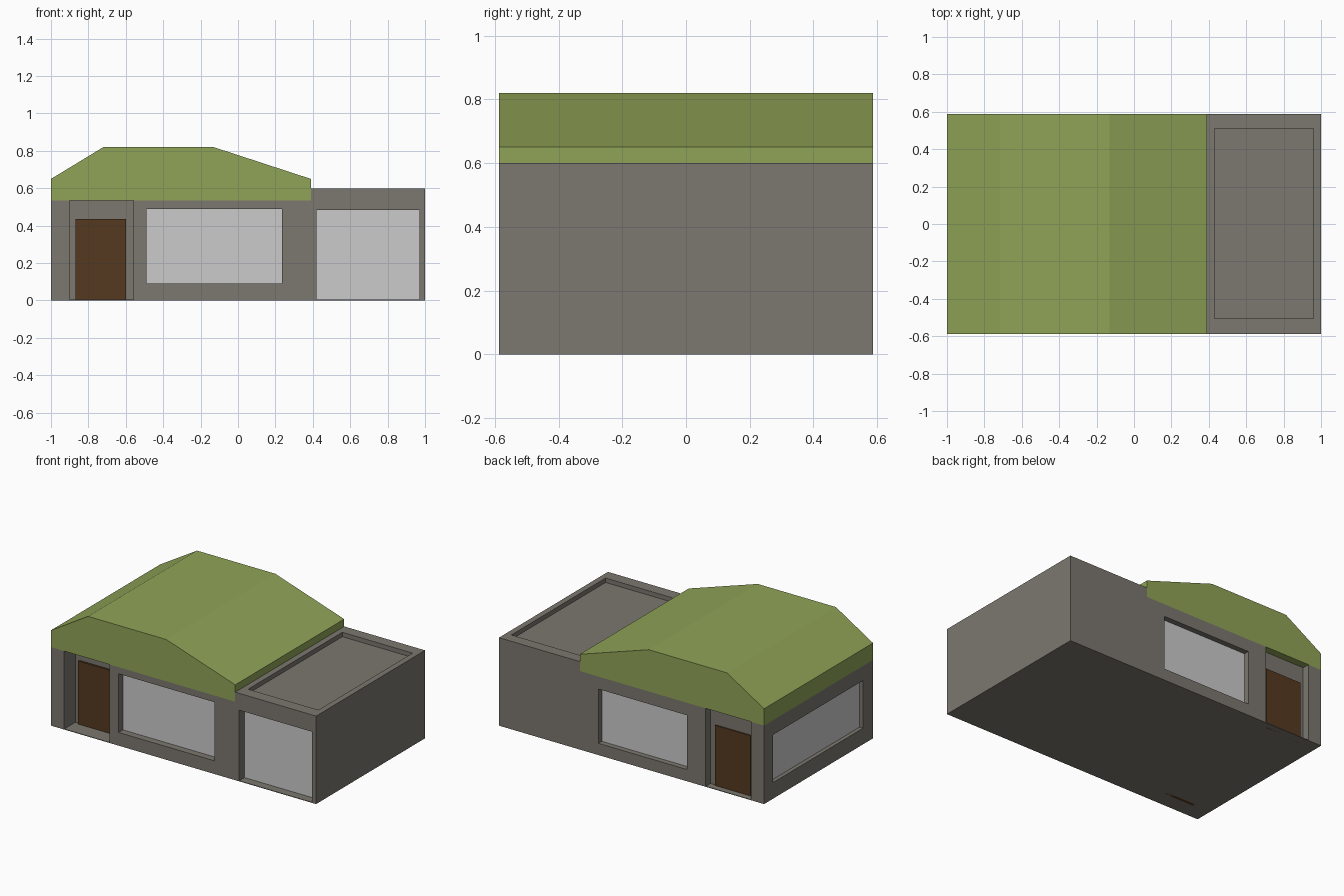
import bpy, bmesh

if "Cube" in bpy.data.objects:
    bpy.data.objects.remove(bpy.data.objects["Cube"])

W = 0.587           # half depth of the house


def material(name, rgb):
    m = bpy.data.materials.new(name)
    m.diffuse_color = (*rgb, 1)
    m.use_nodes = True
    m.node_tree.nodes["Principled BSDF"].inputs["Base Color"].default_value = m.diffuse_color
    return m


WALL = material("stone_grey", (0.20, 0.185, 0.16))
ROOF = material("moss_green", (0.28, 0.37, 0.095))
WOOD = material("dark_wood", (0.09, 0.042, 0.014))


def add_object(name, bm, mat=None):
    bmesh.ops.recalc_face_normals(bm, faces=bm.faces)
    mesh = bpy.data.meshes.new(name)
    bm.to_mesh(mesh)
    bm.free()
    ob = bpy.data.objects.new(name, mesh)
    bpy.context.collection.objects.link(ob)
    if mat:
        mesh.materials.append(mat)
    return ob


def extrude_profile(name, points, mat):
    """Extrude an xz outline through the full depth of the house."""
    bm = bmesh.new()
    face = bm.faces.new([bm.verts.new((x, -W, z)) for x, z in points])
    new = bmesh.ops.extrude_face_region(bm, geom=[face])["geom"]
    bmesh.ops.translate(bm, vec=(0, 2 * W, 0),
                        verts=[v for v in new if isinstance(v, bmesh.types.BMVert)])
    # extrusion keeps the first cap only if it still exists
    if not face.is_valid:
        bmesh.ops.holes_fill(bm, edges=bm.edges)
    bmesh.ops.holes_fill(bm, edges=[e for e in bm.edges if e.is_boundary])
    return add_object(name, bm, mat)


def add_box(bm, x0, x1, y0, y1, z0, z1):
    for v in bmesh.ops.create_cube(bm, size=1)["verts"]:
        v.co = (x1 if v.co.x > 0 else x0,
                y1 if v.co.y > 0 else y0,
                z1 if v.co.z > 0 else z0)


def box(name, dims, mat=None):
    bm = bmesh.new()
    add_box(bm, *dims)
    return add_object(name, bm, mat)


# Walls with the taller flat-roofed garage, and the roof over the house
walls = extrude_profile("walls", [(-1, 0), (1, 0), (1, 0.60), (0.39, 0.60),
                                  (0.39, 0.535), (-1, 0.535)], WALL)
extrude_profile("roof", [(-1, 0.535), (0.39, 0.535), (0.39, 0.65),
                         (-0.13, 0.82), (-0.72, 0.82), (-1, 0.65)], ROOF)

# Recesses: porches, windows, garage opening and sunken garage roof
FRONT_PORCH, BACK_PORCH = -W + 0.12, W - 0.05
recesses = [
    (-0.90, -0.56, -W - 0.1, FRONT_PORCH, 0.004, 0.7),
    (-0.90, -0.56, BACK_PORCH, W + 0.1, 0.004, 0.7),
    (-0.49, 0.235, -W - 0.1, -W + 0.05, 0.09, 0.49),
    (-0.42, 0.25, W - 0.04, W + 0.1, 0.08, 0.45),
    (-1.1, -0.97, -0.48, 0.49, 0.11, 0.435),
    (0.42, 0.97, -W - 0.1, -W + 0.06, 0.004, 0.485),
    (0.43, 0.96, -0.505, 0.51, 0.57, 0.7),
]
bm = bmesh.new()
for r in recesses:
    add_box(bm, *r)
cutter = add_object("recess_cutter", bm)
cutter.hide_render = True

cut = walls.modifiers.new("recesses", 'BOOLEAN')
cut.object, cut.operation, cut.solver = cutter, 'DIFFERENCE', 'EXACT'
bpy.context.view_layer.update()
result = bpy.data.meshes.new_from_object(
    walls.evaluated_get(bpy.context.evaluated_depsgraph_get()))
walls.modifiers.clear()
walls.data = result
walls.data.materials.clear()
walls.data.materials.append(WALL)
for p in walls.data.polygons:
    p.material_index = 0
bpy.data.objects.remove(cutter)

# Doors
box("front_door", (-0.87, -0.60, FRONT_PORCH - 0.012, FRONT_PORCH + 0.01, 0, 0.435), WOOD)
box("back_door", (-0.87, -0.60, BACK_PORCH - 0.01, BACK_PORCH + 0.008, 0, 0.415), WOOD)

# Glass and garage door panels, just proud of their recess floors
T = 0.003
box("front_window", (-0.49, 0.235, -W + 0.05 - T, -W + 0.06, 0.09, 0.49))
box("back_window", (-0.42, 0.25, W - 0.05, W - 0.04 + T, 0.08, 0.45))
box("side_window", (-0.97 - T, -0.96, -0.48, 0.49, 0.11, 0.435))
box("garage_door", (0.42, 0.97, -W + 0.06 - T, -W + 0.07, 0.004, 0.485))
